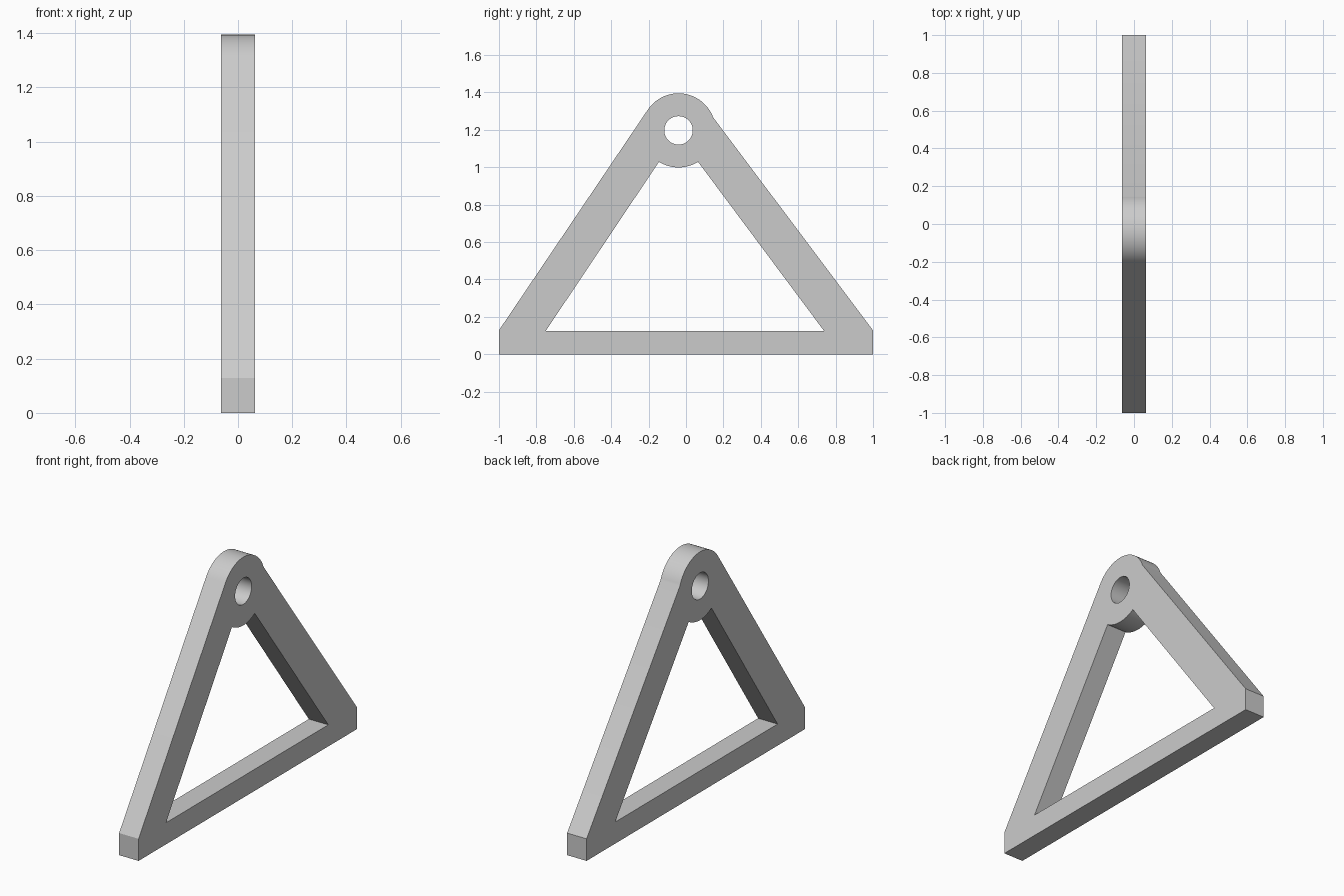
import bpy, bmesh
from math import sin, cos, atan2, radians, pi
from mathutils import Matrix

cube = bpy.data.objects.get("Cube")
if cube:
    bpy.data.objects.remove(cube, do_unlink=True)

HALF_WIDTH = 0.0625
CY, CZ, BOSS_R, HOLE_R = -0.04, 1.197, 0.198, 0.076


def arc(radius, start, end, steps):
    """Points on a circle around the pivot, angles in radians."""
    angles = [start + (end - start) * i / steps for i in range(steps + 1)]
    return [(CY + radius * cos(a), CZ + radius * sin(a)) for a in angles]


def angle_to(y, z):
    return atan2(z - CZ, y - CY)


# Outer outline: base with short vertical ends, sloped legs, rounded top
outer = [(-1, 0), (1, 0), (1, 0.128)]
outer += arc(BOSS_R, angle_to(0.148, 1.267), radians(146), 32)
outer += [(-1, 0.128)]

# Triangular opening, with the boss bulging into its top
opening = [(-0.75, 0.125), (0.738, 0.125)]
opening += arc(BOSS_R, angle_to(0.065, 1.028), angle_to(-0.145, 1.028), 16)

# Pivot hole
hole = arc(HOLE_R, 0, 2 * pi, 48)[:-1]

curve = bpy.data.curves.new("frame_profile", "CURVE")
curve.dimensions = "2D"
curve.fill_mode = "BOTH"
curve.extrude = HALF_WIDTH
for loop in (outer, opening, hole):
    spline = curve.splines.new("POLY")
    spline.points.add(len(loop) - 1)
    for point, (y, z) in zip(spline.points, loop):
        point.co = (y, z, 0, 1)
    spline.use_cyclic_u = True

frame = bpy.data.objects.new("triangular_bracket", curve)
bpy.context.collection.objects.link(frame)
bpy.ops.object.select_all(action="DESELECT")
frame.select_set(True)
bpy.context.view_layer.objects.active = frame
bpy.ops.object.convert(target="MESH")
frame = bpy.context.object

# Stand the flat profile upright and weld the caps to the walls
frame.data.transform(Matrix(((0, 0, 1, 0), (1, 0, 0, 0), (0, 1, 0, 0), (0, 0, 0, 1))))
bm = bmesh.new()
bm.from_mesh(frame.data)
bmesh.ops.remove_doubles(bm, verts=bm.verts, dist=0.0005)
bmesh.ops.recalc_face_normals(bm, faces=bm.faces)
bm.to_mesh(frame.data)
bm.free()

# Plain grey
grey = bpy.data.materials.new("light_grey")
grey.use_nodes = True
colour = (0.6, 0.6, 0.6, 1)
grey.diffuse_color = colour
grey.node_tree.nodes["Principled BSDF"].inputs["Base Color"].default_value = colour
frame.data.materials.clear()
frame.data.materials.append(grey)

bpy.ops.object.shade_smooth_by_angle(angle=radians(25))
